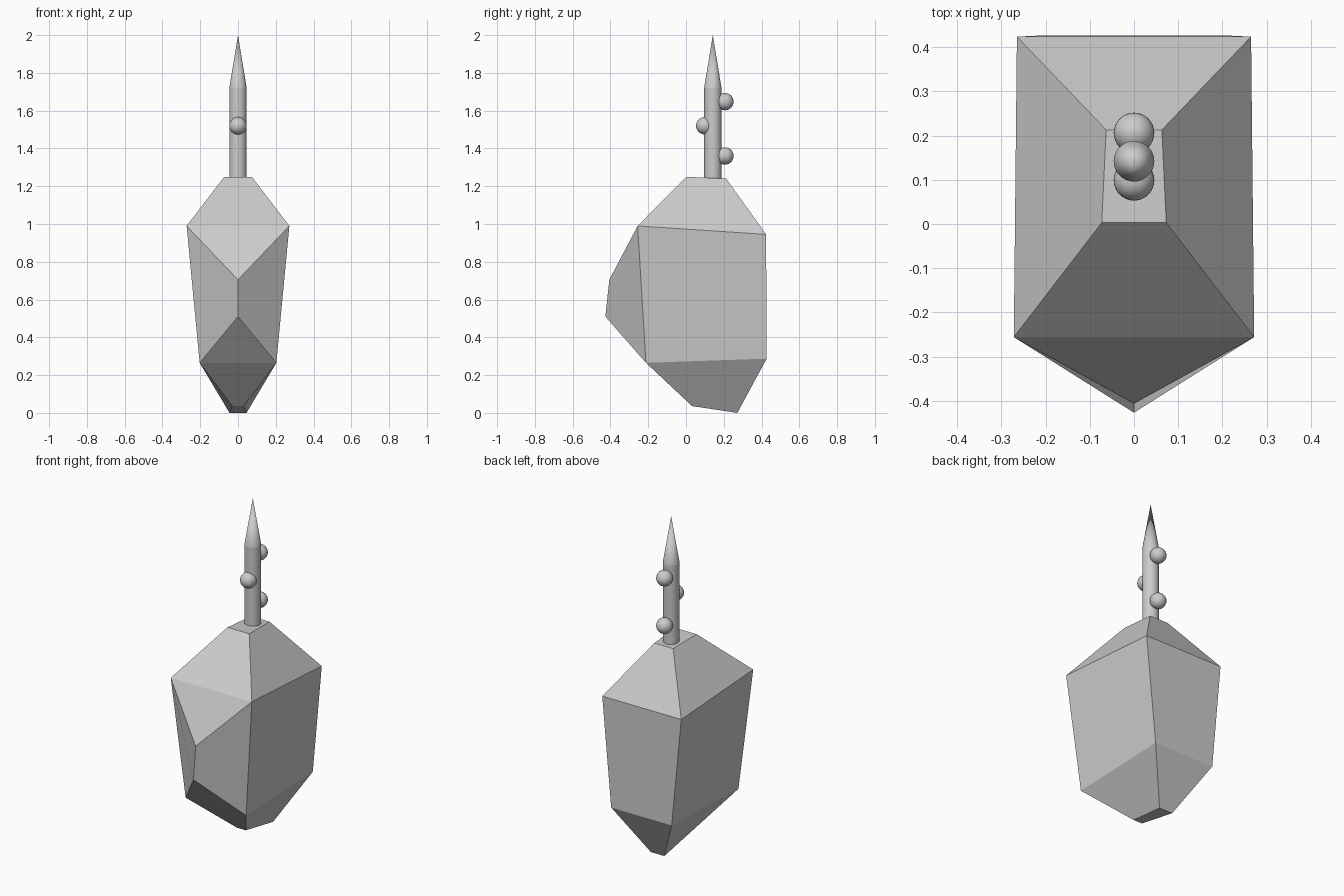
import bpy, bmesh

if "Cube" in bpy.data.objects:
    bpy.data.objects.remove(bpy.data.objects["Cube"])

# faceted body: (half width, y, z) for mirrored corner pairs
pairs = {
    "top_f": (0.073, 0.003, 1.25), "top_b": (0.063, 0.213, 1.24),
    "sh_f": (0.272, -0.256, 0.99), "sh_b": (0.265, 0.424, 0.945),
    "low_f": (0.203, -0.212, 0.265), "low_b": (0.203, 0.427, 0.287),
    "bot_f": (0.030, 0.032, 0.036), "bot_b": (0.045, 0.272, 0.0),
}
bm = bmesh.new()
R = {k: bm.verts.new((x, y, z)) for k, (x, y, z) in pairs.items()}
L = {k: bm.verts.new((-x, y, z)) for k, (x, y, z) in pairs.items()}
ridge_up = bm.verts.new((0, -0.406, 0.705))
ridge_low = bm.verts.new((0, -0.427, 0.51))

# bands spanning left to right, all round except the ridged front
strip = ["sh_f", "top_f", "top_b", "sh_b", "low_b", "bot_b", "bot_f", "low_f"]
for a, b in zip(strip, strip[1:]):
    bm.faces.new((L[a], R[a], R[b], L[b]))
# front ridge end triangles
bm.faces.new((L["sh_f"], R["sh_f"], ridge_up))
bm.faces.new((L["low_f"], R["low_f"], ridge_low))
# mirrored flanks
for S in (L, R):
    bm.faces.new((S["sh_f"], ridge_up, ridge_low, S["low_f"]))
    for row_a, row_b in (("top", "sh"), ("sh", "low"), ("low", "bot")):
        bm.faces.new((S[row_a + "_f"], S[row_a + "_b"], S[row_b + "_b"], S[row_b + "_f"]))
bmesh.ops.recalc_face_normals(bm, faces=bm.faces[:])
mesh = bpy.data.meshes.new("faceted_body")
bm.to_mesh(mesh)
bm.free()
bpy.context.collection.objects.link(bpy.data.objects.new("faceted_body", mesh))


def finish(name):
    obj = bpy.context.object
    obj.name = name
    bpy.ops.object.shade_smooth_by_angle()


# rod and pointed tip
ROD_Y, ROD_R = 0.142, 0.046
bpy.ops.mesh.primitive_cylinder_add(vertices=32, radius=ROD_R, depth=0.485,
                                    location=(0, ROD_Y, 1.4775))
finish("rod")
bpy.ops.mesh.primitive_cone_add(vertices=32, radius1=ROD_R, radius2=0, depth=0.28,
                                location=(0, ROD_Y, 1.86))
finish("rod_tip")

# beads alternating along the rod
for i, (y, z) in enumerate([(0.206, 1.36), (0.099, 1.52), (0.206, 1.648)]):
    bpy.ops.mesh.primitive_uv_sphere_add(segments=32, ring_count=16, radius=0.046,
                                         location=(0, y, z))
    finish(f"bead_{i + 1}")
